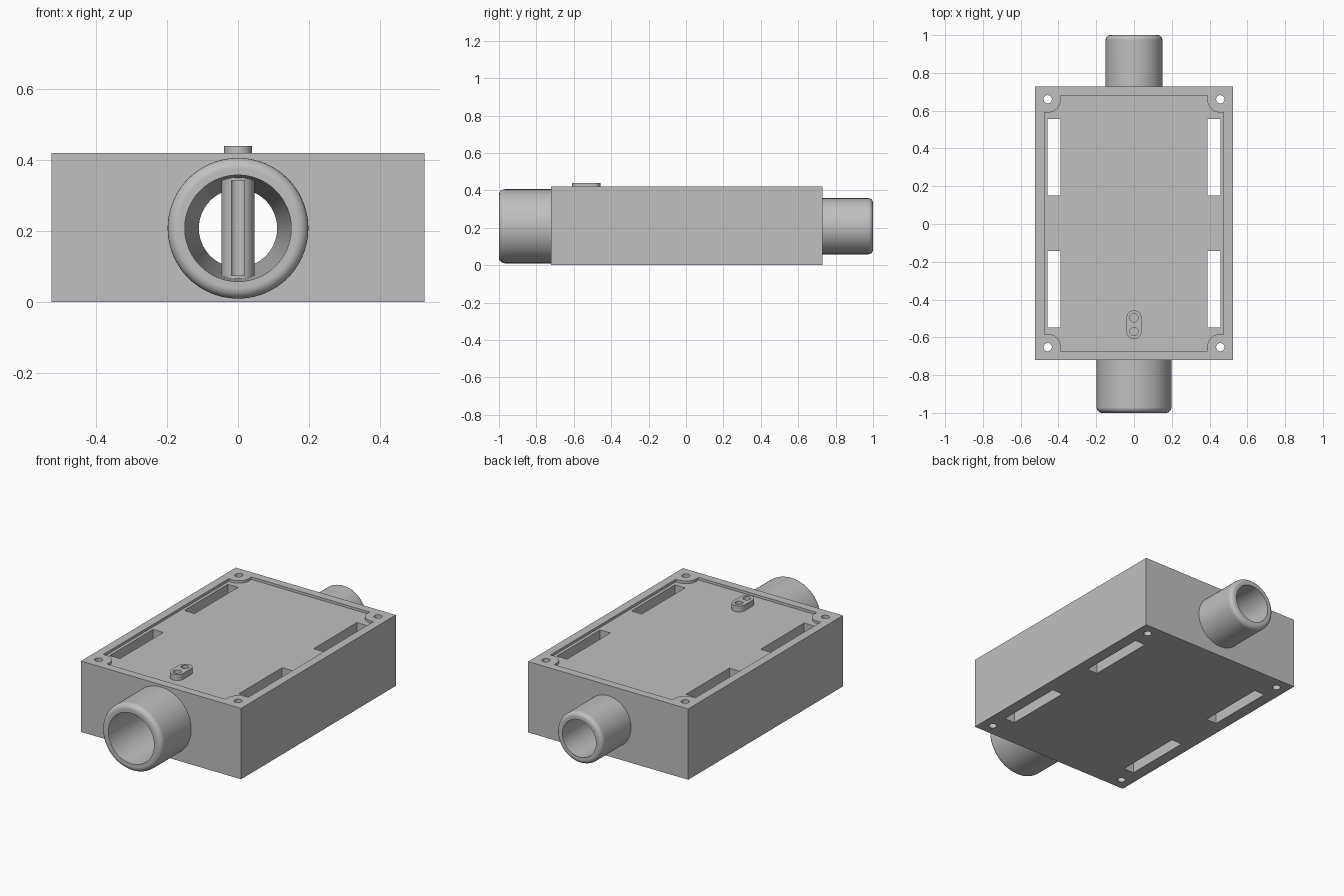
import bpy, bmesh
from math import radians
from mathutils import Matrix, Vector

if "Cube" in bpy.data.objects:
    bpy.data.objects.remove(bpy.data.objects["Cube"])

grey = bpy.data.materials.new("plain grey")
grey.use_nodes = True
grey.diffuse_color = (0.53, 0.53, 0.53, 1)
grey.node_tree.nodes["Principled BSDF"].inputs["Base Color"].default_value = grey.diffuse_color

MID = 0.004       # y centre of the housing
AXIS_Z = 0.208    # height of the flow axis
PORT_Y = -0.533   # y centre of the sensing column
PORT_GAP = 0.036  # half distance between its two holes


def finish(name, bm):
    bmesh.ops.recalc_face_normals(bm, faces=bm.faces)
    mesh = bpy.data.meshes.new(name)
    bm.to_mesh(mesh)
    bm.free()
    mesh.materials.append(grey)
    obj = bpy.data.objects.new(name, mesh)
    bpy.context.collection.objects.link(obj)
    return obj


def box(name, low, high):
    low, high = Vector(low), Vector(high)
    bm = bmesh.new()
    bmesh.ops.create_cube(bm, size=1, matrix=Matrix.Translation((low + high) / 2)
                          @ Matrix.Diagonal(high - low).to_4x4())
    return finish(name, bm)


def post(name, x, y, z0, z1, radius, sides=32, stretch=0):
    """Upright cylinder; stretch pulls it into a stadium along y."""
    bm = bmesh.new()
    bmesh.ops.create_cone(bm, cap_ends=True, segments=sides, radius1=radius, radius2=radius,
                          depth=z1 - z0, matrix=Matrix.Translation((x, y, (z0 + z1) / 2)))
    if stretch:
        bmesh.ops.bisect_plane(bm, geom=bm.verts[:] + bm.edges[:] + bm.faces[:],
                               plane_co=(x, y, 0), plane_no=(0, 1, 0))
        for v in bm.verts:
            if v.co.y > y + 1e-4:
                v.co.y += stretch
            else:
                v.co.y -= stretch
    return finish(name, bm)


def pipe(name, y0, y1, r0, r1, fillet=0):
    """Cylinder or cone along the flow axis, with its y0 end rounded."""
    bm = bmesh.new()
    turn = Matrix.Rotation(radians(-90 if y1 > y0 else 90), 4, "X")
    bmesh.ops.create_cone(bm, cap_ends=True, segments=96, radius1=r0, radius2=r1,
                          depth=abs(y1 - y0),
                          matrix=Matrix.Translation((0, (y0 + y1) / 2, AXIS_Z)) @ turn)
    if fillet:
        rim = [e for e in bm.edges if all(abs(v.co.y - y0) < 1e-4 for v in e.verts)]
        bmesh.ops.bevel(bm, geom=rim, offset=fillet, segments=6, profile=0.5, affect="EDGES")
    return finish(name, bm)


def combine(target, tool, operation):
    mod = target.modifiers.new("combine", "BOOLEAN")
    mod.operation, mod.object, mod.solver = operation, tool, "EXACT"
    bpy.context.view_layer.objects.active = target
    bpy.ops.object.modifier_apply(modifier=mod.name)
    bpy.data.objects.remove(tool)


# Housing with the wide inlet and narrow outlet pipes
housing = box("sensor_housing", (-0.525, MID - 0.725, 0), (0.525, MID + 0.725, 0.42))
combine(housing, pipe("inlet_pipe", -1, -0.6, 0.198, 0.198, 0.03), "UNION")
combine(housing, pipe("outlet_pipe", 1, 0.6, 0.15, 0.15, 0.025), "UNION")

# Tapering bore right through
combine(housing, pipe("bore", -1.01, 1.01, 0.15, 0.11), "DIFFERENCE")

# Shallow recess in the top, leaving rounded bosses at the screw holes
corners = [(sx * 0.457, MID + sy * 0.656) for sx in (-1, 1) for sy in (-1, 1)]
recess = box("recess", (-0.475, MID - 0.676, 0.405), (0.475, MID + 0.676, 0.5))
for x, y in corners:
    combine(recess, post("boss", x, y, 0.3, 0.6, 0.07), "DIFFERENCE")
combine(housing, recess, "DIFFERENCE")

# Screw holes and strap slots
for x, y in corners:
    combine(housing, post("screw_hole", x, y, -0.1, 0.6, 0.022), "DIFFERENCE")
for side in (-1, 1):
    for end in (-1, 1):
        xs = sorted((side * 0.39, side * 0.457))
        ys = sorted((MID + end * 0.147, MID + end * 0.553))
        combine(housing, box("slot", (xs[0], ys[0], -0.1), (xs[1], ys[1], 0.6)), "DIFFERENCE")

# Sensing column across the bore, with its raised nub on top
combine(housing, post("column", 0, PORT_Y, 0.03, 0.38, 0.046, 48, PORT_GAP), "UNION")
combine(housing, post("nub", 0, PORT_Y, 0.3, 0.44, 0.04, 48, PORT_GAP), "UNION")
for end in (-1, 1):
    y = PORT_Y + end * PORT_GAP
    combine(housing, post("port_hole", 0, y, 0.07, 0.6, 0.022), "DIFFERENCE")
    ys = sorted((y, y + end * 0.08))
    combine(housing, box("slit", (-0.019, ys[0], 0.075), (0.019, ys[1], 0.342)), "DIFFERENCE")

# Smooth curved walls, crisp edges
bpy.ops.object.select_all(action="DESELECT")
housing.select_set(True)
bpy.context.view_layer.objects.active = housing
bpy.ops.object.shade_smooth_by_angle(angle=radians(30))
housing.modifiers.new("even_shading", "WEIGHTED_NORMAL").keep_sharp = True
